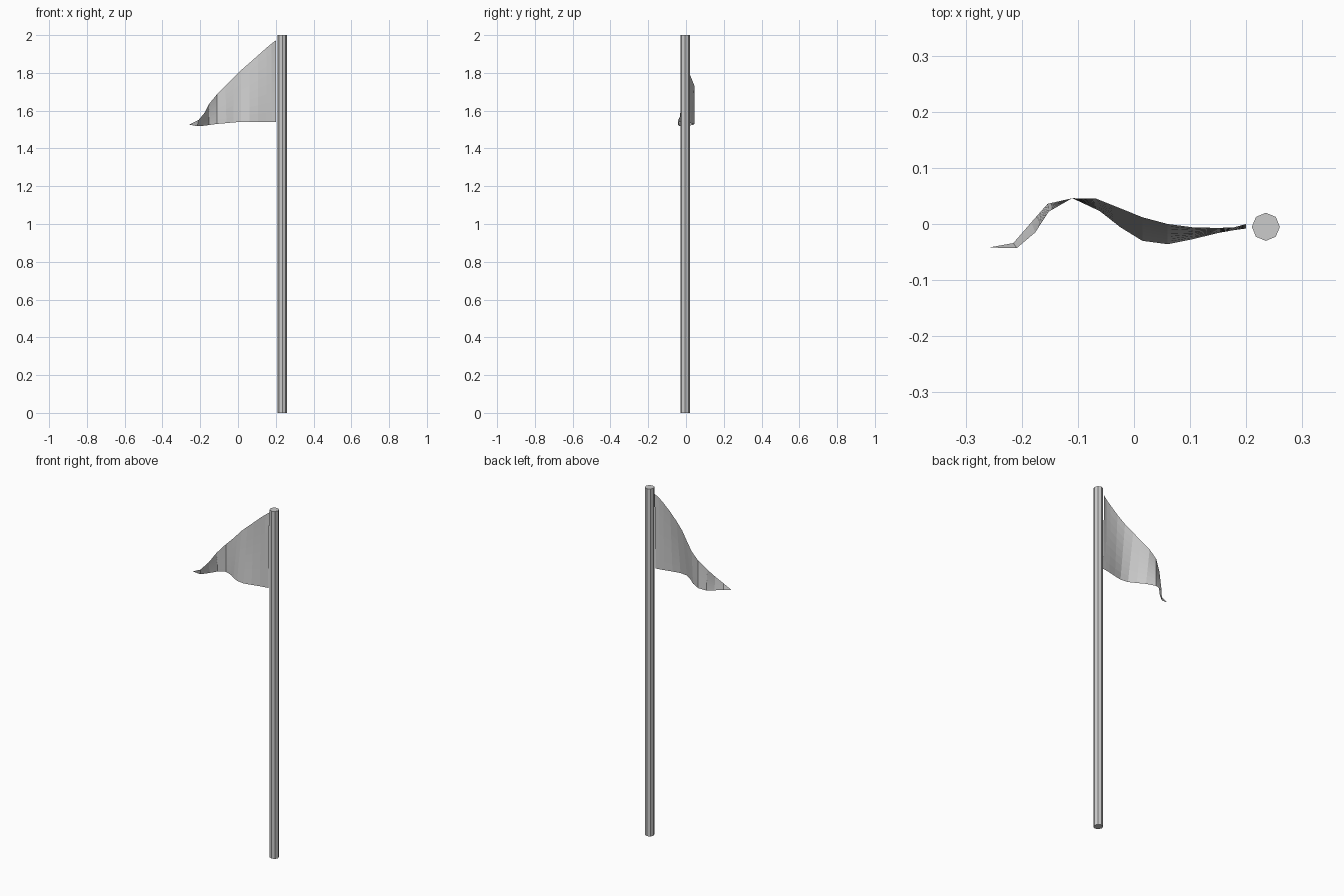
import bpy
from mathutils import Vector

# Pole: eight-sided rod
bpy.ops.mesh.primitive_cylinder_add(vertices=8, radius=0.025, depth=2,
                                    location=(0.235, -0.005, 1))
pole = bpy.context.object
pole.name = "pole"
# put corners on the axes, as in the plan view
pole.rotation_euler.z = 0

# Pennant: rippled triangular sheet lofted between its sloping top edge and its bottom edge
top_edge = [(0.2, 0.0, 1.972), (0.178, -0.006, 1.955), (0.15, -0.007, 1.932), (0.105, -0.006, 1.892),
            (0.06, 0.0, 1.852), (0.015, 0.012, 1.813), (-0.022, 0.027, 1.775),
            (-0.067, 0.045, 1.73), (-0.11, 0.046, 1.688), (-0.152, 0.022, 1.637),
            (-0.176, -0.015, 1.59), (-0.209, -0.043, 1.55)]
bottom_edge = [(0.2, -0.008, 1.54), (0.178, -0.011, 1.54), (0.15, -0.016, 1.54), (0.105, -0.027, 1.54),
               (0.06, -0.036, 1.54), (0.015, -0.030, 1.54), (-0.024, -0.006, 1.538),
               (-0.061, 0.023, 1.534), (-0.11, 0.046, 1.53), (-0.154, 0.036, 1.524),
               (-0.183, 0.003, 1.52), (-0.215, -0.034, 1.518)]
tip = (-0.259, -0.042, 1.526)
ROWS = 8

verts, faces = [], []
for top, bottom in zip(top_edge, bottom_edge):
    for r in range(ROWS + 1):
        verts.append(Vector(bottom).lerp(Vector(top), r / ROWS))
n = ROWS + 1
for c in range(len(top_edge) - 1):
    for r in range(ROWS):
        a = c * n + r
        faces.append((a, a + 1, a + n + 1, a + n))
# close the last column to the tip
verts.append(Vector(tip))
last = (len(top_edge) - 1) * n
for r in range(ROWS):
    faces.append((last + r, last + r + 1, len(verts) - 1))

mesh = bpy.data.meshes.new("pennant")
mesh.from_pydata(verts, [], faces)
mesh.update()
flag = bpy.data.objects.new("pennant", mesh)
bpy.context.collection.objects.link(flag)
